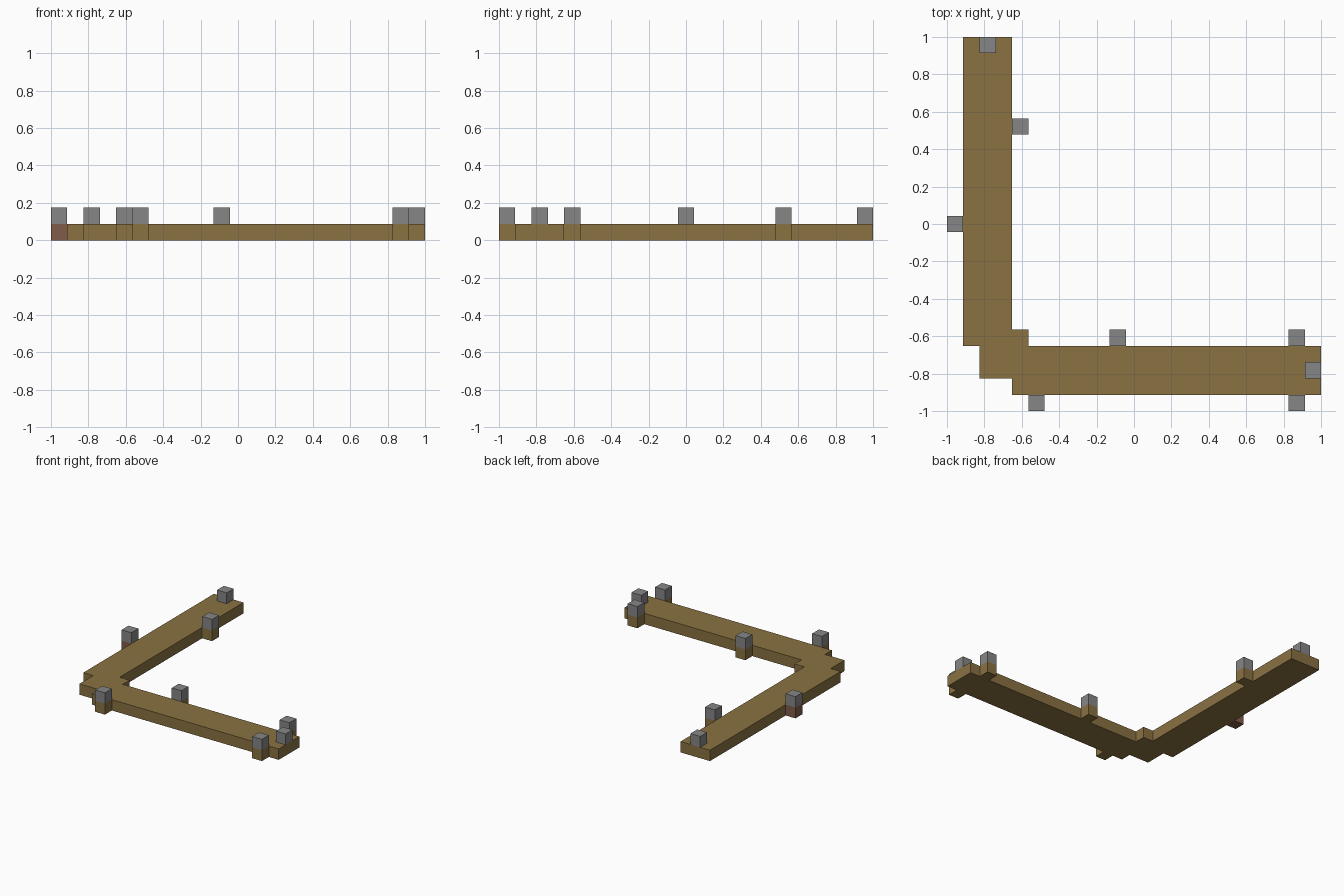
import bpy
import bmesh

cube = bpy.data.objects.get("Cube")
if cube:
    bpy.data.objects.remove(cube, do_unlink=True)

# The model lies on a lattice of 23 cells across its longest side
CELLS = 23
U = 2 / CELLS


def material(name, color):
    m = bpy.data.materials.new(name)
    m.use_nodes = True
    rgba = (*color, 1)
    m.diffuse_color = rgba
    m.node_tree.nodes["Principled BSDF"].inputs["Base Color"].default_value = rgba
    return m


path_brown = material("path brown", (0.255, 0.168, 0.055))
red_brown = material("red brown", (0.22, 0.108, 0.065))
stone_grey = material("stone grey", (0.24, 0.24, 0.24))


def prism(name, outline, level, mat):
    """Extrude an outline in cell units by one cell, starting at a level."""
    bm = bmesh.new()
    face = bm.faces.new([bm.verts.new((x * U - 1, y * U - 1, level * U))
                         for x, y in outline])
    top = bmesh.ops.extrude_face_region(bm, geom=[face])["geom"]
    bmesh.ops.translate(bm, vec=(0, 0, U),
                        verts=[v for v in top if isinstance(v, bmesh.types.BMVert)])
    bmesh.ops.recalc_face_normals(bm, faces=bm.faces)
    mesh = bpy.data.meshes.new(name)
    bm.to_mesh(mesh)
    bm.free()
    mesh.materials.append(mat)
    obj = bpy.data.objects.new(name, mesh)
    bpy.context.collection.objects.link(obj)
    return obj


def block(name, x, y, level, mat):
    return prism(name, [(x, y), (x + 1, y), (x + 1, y + 1), (x, y + 1)], level, mat)


# L-shaped path with a stepped corner
prism("corner_path", [(1, 4), (2, 4), (2, 2), (4, 2), (4, 1), (23, 1),
                      (23, 4), (5, 4), (5, 5), (4, 5), (4, 23), (1, 23)],
      0, path_brown)

# Posts standing on the path ends
for x, y in [(2, 22), (22, 2)]:
    block("end_post", x, y, 1, stone_grey)

# Posts beside the path, each on its own base block
for x, y in [(0, 11), (4, 17), (5, 0), (10, 4), (21, 0), (21, 4)]:
    block("post_base", x, y, 0, red_brown if x == 0 else path_brown)
    block("side_post", x, y, 1, stone_grey)
